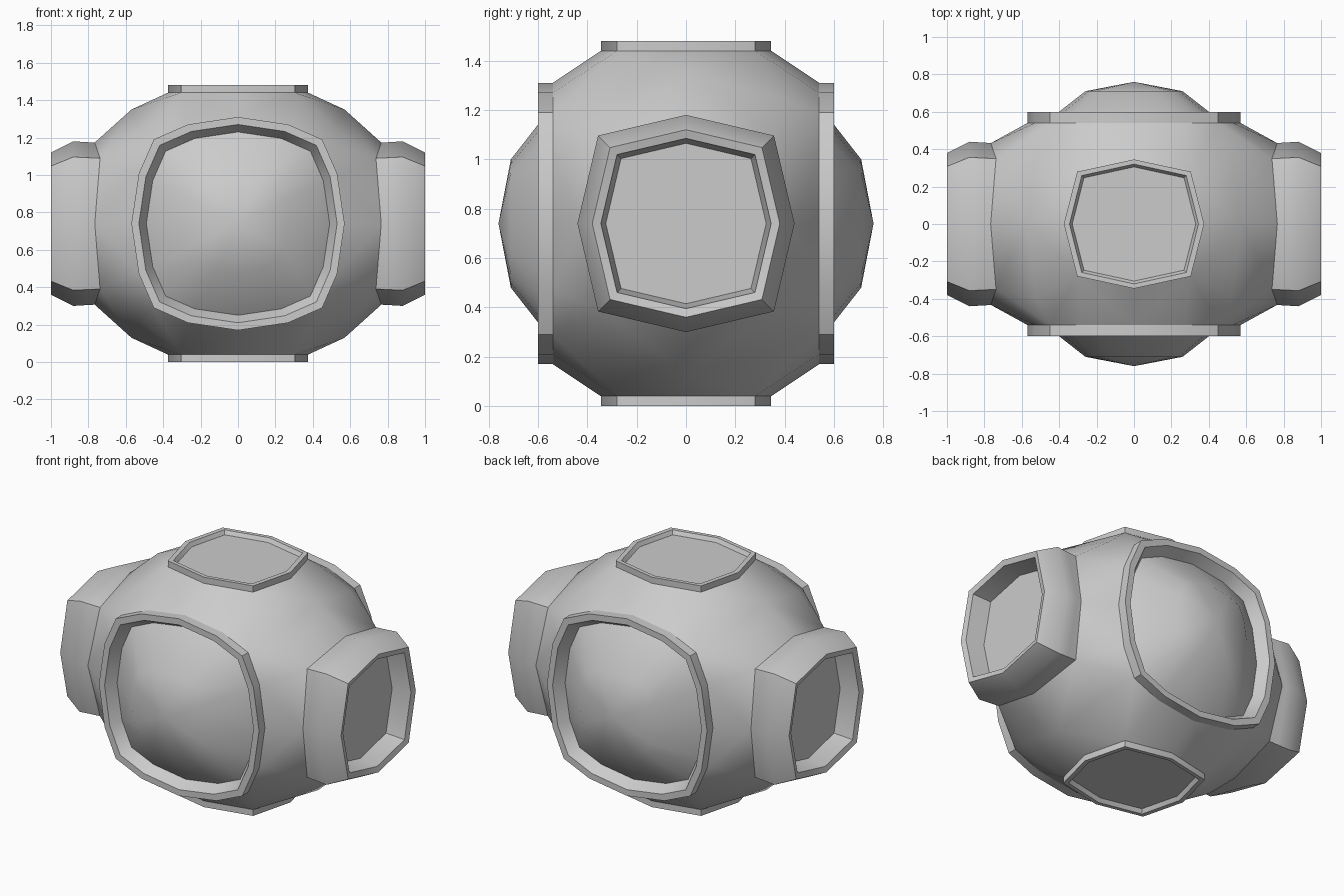
import bpy, bmesh
from mathutils import Vector

if "Cube" in bpy.data.objects:
    bpy.data.objects.remove(bpy.data.objects["Cube"])

CZ = 0.74  # height of the body centre


def outline(quadrant):
    """Repeat one quadrant of a rounded square four times."""
    pts, q = [], list(quadrant)
    for _ in range(4):
        pts += q
        q = [(-y, x) for x, y in q]
    return pts


ROUND16 = outline([(1, 0), (.93, .47), (.79, .79), (.47, .93)])
ROUND8 = outline([(1, 0), (.81, .81)])


def place(axis, sign, u, v, h):
    h *= sign
    p = {'x': (h, u, v), 'y': (u, h, v), 'z': (u, v, h)}[axis]
    return Vector((p[0], p[1], p[2] + CZ))


def finish(bm, name, angle=0.7):
    me = bpy.data.meshes.new(name)
    bm.to_mesh(me)
    bm.free()
    ob = bpy.data.objects.new(name, me)
    bpy.context.collection.objects.link(ob)
    bpy.ops.object.select_all(action='DESELECT')
    ob.select_set(True)
    bpy.context.view_layer.objects.active = ob
    bpy.ops.object.shade_smooth_by_angle(angle=angle)
    return ob


def loft(name, axis, sign, shape, profile, cap=False):
    """Profile rows are (u radius, v radius, height); radius 0 makes a point."""
    bm = bmesh.new()
    n = len(shape)
    prev = None
    for ru, rv, h in profile:
        if ru == 0:
            tip = bm.verts.new(place(axis, sign, 0, 0, h))
            for i in range(n):
                bm.faces.new((prev[i], prev[(i + 1) % n], tip))
            break
        ring = [bm.verts.new(place(axis, sign, u * ru, v * rv, h)) for u, v in shape]
        if prev:
            for i in range(n):
                j = (i + 1) % n
                bm.faces.new((prev[i], prev[j], ring[j], ring[i]))
        prev = ring
    if cap:
        bm.faces.new(prev)
    bmesh.ops.recalc_face_normals(bm, faces=bm.faces)
    # outermost-facing check: the last face must look outwards
    bm.faces.ensure_lookup_table()
    f = bm.faces[-1]
    if f.normal.dot(place(axis, sign, 0, 0, 1) - Vector((0, 0, CZ))) < 0:
        bmesh.ops.reverse_faces(bm, faces=bm.faces)
    finish(bm, name)


# Body shell: hull around the six port openings, with the openings removed
bm = bmesh.new()
group = {}
gid = 0
for axis, shape, ru, rv, h, drop in (('x', ROUND8, .43, .43, .77, .03),
                                     ('y', ROUND16, .57, .57, .54, 0),
                                     ('z', ROUND8, .375, .345, .70, 0)):
    for s in (1, -1):
        for u, v in shape:
            d = drop if abs(abs(u) - abs(v)) < .01 else 0
            group[bm.verts.new(place(axis, s, u * ru, v * rv, h - d))] = gid
        gid += 1
for sx in (1, -1):
    for sz in (1, -1):
        group[bm.verts.new((.57 * sx, 0, CZ + .61 * sz))] = -1
        for sy in (1, -1):
            group[bm.verts.new((.525 * sx, .395 * sy, CZ + .505 * sz))] = -1
bmesh.ops.convex_hull(bm, input=list(bm.verts))
caps = []
for f in bm.faces:
    ids = {group.get(v, -1) for v in f.verts}
    if len(ids) == 1 and -1 not in ids:
        caps.append(f)
bmesh.ops.delete(bm, geom=caps, context='FACES')
bmesh.ops.delete(bm, geom=[v for v in bm.verts if not v.link_faces], context='VERTS')
bmesh.ops.recalc_face_normals(bm, faces=bm.faces)
finish(bm, "body_shell", 0.9)

# Large front and back windows with bulging panes
for s, side in ((-1, "front"), (1, "back")):
    loft(side + "_window_frame", 'y', s, ROUND16,
         [(.57, .57, .48), (.57, .57, .60), (.53, .53, .60), (.49, .49, .53)])
    loft(side + "_window_pane", 'y', s, ROUND16,
         [(.49, .49, .53), (.26, .26, .71), (0, 0, .76)])

# Side collars with recessed floors
for s, side in ((-1, "left"), (1, "right")):
    loft(side + "_collar", 'x', s, ROUND8,
         [(.43, .43, .70), (.435, .435, .80), (.44, .44, .88), (.38, .38, 1.0),
          (.345, .345, .99), (.325, .325, .87)])
    loft(side + "_collar_floor", 'x', s, ROUND8, [(.325, .325, .87)], cap=True)

# Top and bottom hatches
for s, side in ((-1, "bottom"), (1, "top")):
    loft(side + "_hatch_rim", 'z', s, ROUND8,
         [(.375, .345, .66), (.375, .345, .74), (.345, .32, .74), (.33, .305, .715)])
    loft(side + "_hatch_plate", 'z', s, ROUND8, [(.33, .305, .715)], cap=True)
